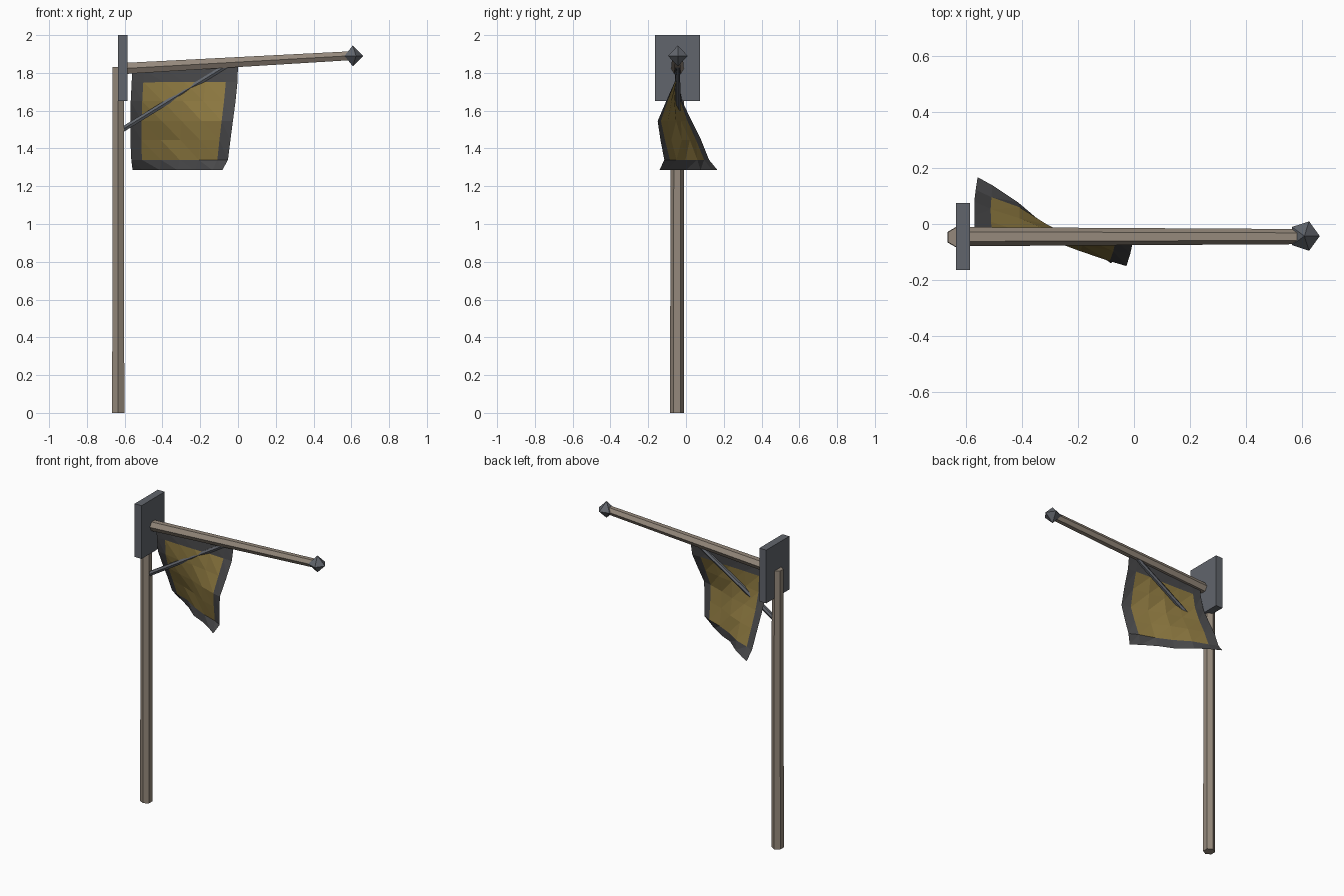
import bpy, bmesh, math
from mathutils import Vector, Matrix

if "Cube" in bpy.data.objects:
    bpy.data.objects.remove(bpy.data.objects["Cube"])


def material(name, rgb):
    m = bpy.data.materials.new(name)
    m.diffuse_color = (*rgb, 1)
    m.use_nodes = True
    m.node_tree.nodes["Principled BSDF"].inputs["Base Color"].default_value = m.diffuse_color
    return m


WOOD = material("wood", (0.30, 0.25, 0.20))
IRON = material("iron", (0.12, 0.13, 0.15))
GOLD = material("gold_cloth", (0.26, 0.185, 0.05))
DARK = material("dark_cloth", (0.065, 0.065, 0.068))
Y = -0.045


def finish(name, bm, *mats):
    me = bpy.data.meshes.new(name)
    bm.to_mesh(me)
    bm.free()
    ob = bpy.data.objects.new(name, me)
    bpy.context.collection.objects.link(ob)
    for m in mats:
        me.materials.append(m)
    return ob


def rod(name, a, b, r1, r2, sides, mat):
    """Tapered prism from a to b with one corner facing the front."""
    a, b = Vector(a), Vector(b)
    d = (b - a).normalized()
    side = Vector((0, 1, 0))
    up = d.cross(side)
    bm = bmesh.new()
    rings = []
    for p, r in ((a, r1), (b, r2)):
        rings.append([bm.verts.new(p + r * (math.cos(t) * side + math.sin(t) * up))
                      for t in (2 * math.pi * i / sides for i in range(sides))])
    for i in range(sides):
        j = (i + 1) % sides
        bm.faces.new((rings[0][i], rings[0][j], rings[1][j], rings[1][i]))
    bm.faces.new(rings[0])
    bm.faces.new(rings[1])
    bmesh.ops.recalc_face_normals(bm, faces=bm.faces)
    return finish(name, bm, mat)


# Upright post, sloping arm and iron brace
rod("post", (-0.634, Y - 0.002, 0), (-0.634, Y - 0.002, 1.83), 0.037, 0.035, 6, WOOD)
rod("arm", (-0.61, Y, 1.823), (0.60, Y, 1.891), 0.034, 0.027, 6, WOOD)
rod("brace", (-0.612, Y, 1.50), (-0.05, Y, 1.845), 0.016, 0.014, 6, IRON)

# Mounting plate
bm = bmesh.new()
bmesh.ops.create_cube(bm, size=1, matrix=Matrix.Translation((-0.611, Y, 1.825))
                      @ Matrix.Diagonal((0.05, 0.24, 0.35, 1)))
finish("mounting_plate", bm, IRON)

# Five-sided double-cone finial
bm = bmesh.new()
c = Vector((0.608, Y + 0.002, 1.89))
top, bottom = bm.verts.new(c + Vector((0, 0, 0.055))), bm.verts.new(c - Vector((0, 0, 0.055)))
ring = [bm.verts.new(c + 0.055 * Vector((math.cos(t), math.sin(t), 0)))
        for t in (2 * math.pi * i / 5 for i in range(5))]
for i in range(5):
    j = (i + 1) % 5
    bm.faces.new((ring[i], ring[j], top))
    bm.faces.new((ring[j], ring[i], bottom))
finish("finial", bm, IRON)

# Banner: sheet lofted between its left and right edges, with a dark border
left = [(-0.56, -0.045, 1.81), (-0.563, -0.04, 1.75), (-0.568, -0.02, 1.65), (-0.57, 0.03, 1.545),
        (-0.57, 0.08, 1.445), (-0.565, 0.122, 1.34), (-0.558, 0.167, 1.285)]
right = [(0.0, -0.045, 1.845), (-0.003, -0.06, 1.752), (-0.013, -0.105, 1.65), (-0.027, -0.15, 1.545),
         (-0.04, -0.135, 1.445), (-0.053, -0.115, 1.34), (-0.083, -0.14, 1.285)]
cols = [0, 0.11, 0.305, 0.5, 0.695, 0.89, 1]
bm = bmesh.new()
grid = []
for k, (l, r) in enumerate(zip(left, right)):
    v = k / 6
    row = []
    for u in cols:
        p = Vector(l).lerp(Vector(r), u)
        p.y += 0.015 * math.sin(2 * math.pi * (1.5 * u + v)) * v * 4 * u * (1 - u)
        row.append(bm.verts.new(p))
    grid.append(row)
for k in range(6):
    for i in range(6):
        f = bm.faces.new((grid[k][i], grid[k + 1][i], grid[k + 1][i + 1], grid[k][i + 1]))
        f.material_index = 1 if 0 < k < 5 and 0 < i < 5 else 0
bmesh.ops.triangulate(bm, faces=bm.faces)
finish("banner", bm, DARK, GOLD)
